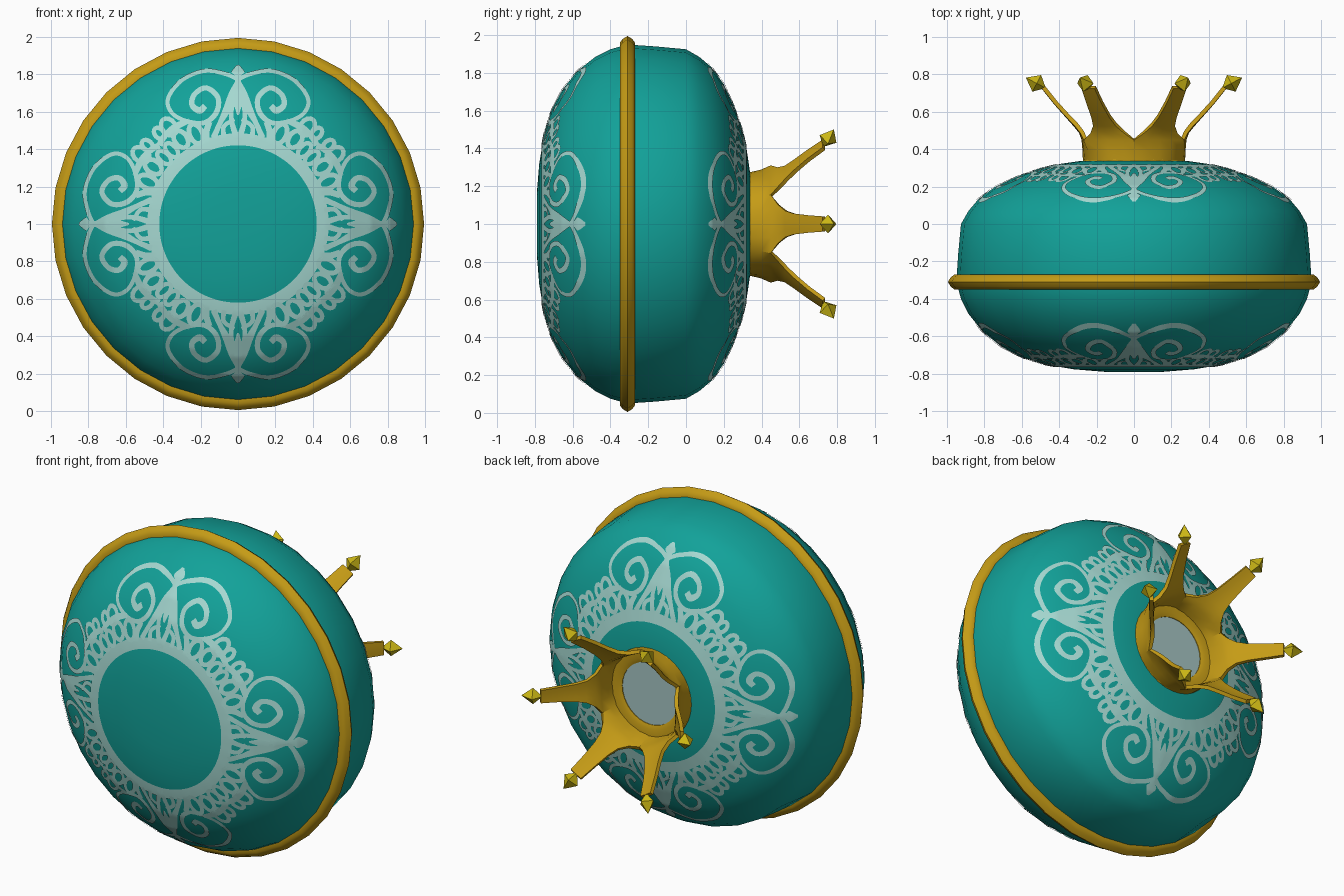
import bpy, bmesh, math
from mathutils import Vector
from mathutils.bvhtree import BVHTree

if "Cube" in bpy.data.objects:
    bpy.data.objects.remove(bpy.data.objects["Cube"])

CZ = 1.0      # height of the round body's axis
SEG = 32


def material(name, col):
    m = bpy.data.materials.new(name)
    m.diffuse_color = (*col, 1)
    m.use_nodes = True
    m.node_tree.nodes["Principled BSDF"].inputs["Base Color"].default_value = m.diffuse_color
    return m


TEAL = material("teal", (0.006, 0.36, 0.32))
MINT = material("pale_mint", (0.38, 0.69, 0.64))
GOLD = material("gold", (0.56, 0.33, 0.008))
YELLOW = material("yellow_gold", (0.62, 0.49, 0.008))
GLASS = material("pale_grey_teal", (0.38, 0.56, 0.55))


def finish(bm, name, mat, smooth=None, recalc=True):
    if recalc:
        bmesh.ops.recalc_face_normals(bm, faces=bm.faces)
    me = bpy.data.meshes.new(name)
    bm.to_mesh(me)
    bm.free()
    ob = bpy.data.objects.new(name, me)
    bpy.context.collection.objects.link(ob)
    me.materials.append(mat)
    if smooth:
        me.shade_smooth()
        me.set_sharp_from_angle(angle=math.radians(smooth))
    return ob


def polar(r, a, y):
    return Vector((r * math.cos(a), y, CZ + r * math.sin(a)))


def lathe(name, prof, mat, closed=False, smooth=40):
    """Revolve (radius, y) points around the front-to-back axis."""
    bm = bmesh.new()
    rings = []
    for r, y in prof:
        if r == 0:
            rings.append([bm.verts.new((0, y, CZ))] * SEG)
        else:
            rings.append([bm.verts.new(polar(r, 2 * math.pi * k / SEG, y)) for k in range(SEG)])
    n = len(rings)
    for i in range(n if closed else n - 1):
        a, b = rings[i], rings[(i + 1) % n]
        for k in range(SEG):
            q = [a[k], a[(k + 1) % SEG], b[(k + 1) % SEG], b[k]]
            bm.faces.new(list(dict.fromkeys(q)))
    return finish(bm, name, mat, smooth)


# Round cushion-shaped body
body = lathe("body", [
    (0, -.79), (.16, -.79), (.32, -.777), (.47, -.752), (.60, -.712), (.71, -.655),
    (.81, -.575), (.885, -.48), (.925, -.40), (.95, -.31), (.94, -.16), (.925, 0),
    (.885, .07), (.83, .135), (.74, .20), (.63, .25), (.51, .293), (.39, .322),
    (.28, .338), (0, .34)], TEAL)

# Gold rim around the body
lathe("rim", [(.935, -.35), (.96, -.35), (.98, -.335), (.995, -.31),
              (.98, -.285), (.96, -.27), (.935, -.27)], GOLD, closed=True)

# ---- Filigree: thin ribbons laid on the body's front and back ----
src = bmesh.new()
src.from_mesh(body.data)
TREE = BVHTree.FromBMesh(src)


def spline(pts, steps=6):
    """Catmull-Rom through (u, v, half_width) points."""
    p = [Vector(q) for q in pts]
    p = [2 * p[0] - p[1]] + p + [2 * p[-1] - p[-2]]
    out = []
    for i in range(1, len(p) - 2):
        a, b, c, d = p[i - 1:i + 3]
        for s in range(steps):
            t = s / steps
            out.append(.5 * (2 * b + (c - a) * t + (2 * a - 5 * b + 4 * c - d) * t * t
                             + (3 * b - a - 3 * c + d) * t ** 3))
    return out + [p[-2]]


def ribbon(bm, path, side, xf):
    rows = []
    for i, p in enumerate(path):
        d = path[min(i + 1, len(path) - 1)] - path[max(i - 1, 0)]
        if i in (0, len(path) - 1) and (path[0] - path[-1]).length < 1e-5:
            d = path[1] - path[-2]
        nrm = Vector((-d.y, d.x)).normalized() * max(p.z, .002)
        row = []
        for k in (-1, 0, 1):
            x, z = xf(p.x + nrm.x * k, p.y + nrm.y * k)
            hit, n, _, _ = TREE.ray_cast(Vector((x, side * 3, CZ + z)), Vector((0, -side, 0)))
            row.append(bm.verts.new(hit + n * .005))
        rows.append(row)
    for a, b in zip(rows, rows[1:]):
        for k in (0, 1):
            f = bm.faces.new((a[k], a[k + 1], b[k + 1], b[k]))
            f.normal_update()
            if f.normal.y * side < 0:
                f.normal_flip()


def loop(ang, r, ru, rv, w):
    """Small oval loop at an angle from the motif's centre line."""
    a = math.radians(ang)
    out = []
    for k in range(17):
        t = 2 * math.pi * k / 16
        du, dv = ru * math.cos(t), r + rv * math.sin(t)
        out.append(Vector((du * math.cos(a) + dv * math.sin(a),
                           dv * math.cos(a) - du * math.sin(a), w)))
    return out


W = .011
motif = [
    # big scroll curling into a spiral
    spline([(0, .77, W), (.07, .80, W), (.18, .815, W), (.30, .765, W), (.372, .67, W),
            (.355, .595, W), (.28, .55, W), (.18, .54, .013), (.115, .595, .014),
            (.108, .675, .014), (.17, .725, .014), (.232, .69, .014), (.245, .635, .015),
            (.205, .605, .018), (.175, .63, .016)]),
    # centre stem, bud and fleur leaves
    spline([(0, .845, .008), (0, .81, .034), (0, .785, .016), (0, .72, .02), (0, .66, .026), (0, .58, .005)]),
    spline([(.008, .76, .006), (.035, .69, .016), (.06, .61, .02), (.095, .54, .014), (.13, .46, .016)]),
    spline([(.01, .70, .006), (.035, .60, .012), (.03, .53, .014), (.0, .44, .018)]),
    spline([(.02, .56, .01), (.075, .52, .012), (.075, .46, .014)]),
    # scalloped links towards the diagonal
    spline([(.15, .545, .014), (.17, .49, .018), (.17, .43, .02)]),
    loop(25, .53, .034, .055, .013), loop(34, .545, .034, .05, .013),
    loop(42, .53, .026, .045, .012),
    loop(35.5, .635, .036, .05, .012), loop(41, .64, .024, .034, .012),
    spline([(.26, .55, .012), (.33, .52, .018), (.39, .47, .016), (.42, .42, .016)]),
]
circle = [Vector((.452 * math.sin(2 * math.pi * k / 96), .452 * math.cos(2 * math.pi * k / 96), .032))
          for k in range(97)]
for side, label in ((-1, "front"), (1, "back")):
    bm = bmesh.new()
    ribbon(bm, circle, side, lambda u, v: (u, v))
    for q in range(4):
        c, s = round(math.cos(q * math.pi / 2)), round(math.sin(q * math.pi / 2))
        for m in (1, -1):
            for path in motif:
                ribbon(bm, path, side, lambda u, v: (c * m * u - s * v, s * m * u + c * v))
    finish(bm, label + "_filigree", MINT, recalc=False).data.shade_smooth()
src.free()

# ---- Crown on the back: collar, six flared prongs, diamond tips ----
lathe("crown_collar", [(.19, .335), (.19, .352), (.215, .362), (.265, .362), (.275, .335)], GOLD, closed=True)
lathe("crown_window", [(0, .348), (.20, .348)], GLASS)

LEVELS = [(.262, .335, None), (.265, .40, None), (.27, .452, None), (.283, .49, .10),
          (.315, .53, .07), (.355, .575, .055), (.42, .648, .046), (.485, .73, .04)]
bm = bmesh.new()
for k in range(6):
    rows = []
    for i, (r, y, w) in enumerate(LEVELS):
        half = math.pi / 6 if w is None else w / r
        flare = (0, .012, .03, .012, 0, 0, 0, 0)[i]
        rows.append([bm.verts.new(polar(r + flare * (j / 2) ** 2, k * math.pi / 3 + half * j / 2, y))
                     for j in range(-2, 3)])
    for a, b in zip(rows, rows[1:]):
        for j in range(4):
            bm.faces.new((a[j], a[j + 1], b[j + 1], b[j]))
bmesh.ops.remove_doubles(bm, verts=bm.verts, dist=1e-4)
crown = finish(bm, "crown", GOLD, recalc=False)
mod = crown.modifiers.new("thickness", 'SOLIDIFY')
mod.thickness, mod.offset = .022, 0
bpy.context.view_layer.objects.active = crown
crown.select_set(True)
bpy.ops.object.modifier_apply(modifier=mod.name)
crown.data.shade_smooth()
crown.data.set_sharp_from_angle(angle=math.radians(35))

bm = bmesh.new()
for k in range(6):
    a = k * math.pi / 3
    out, tan, back = Vector((math.cos(a), 0, math.sin(a))), Vector((-math.sin(a), 0, math.cos(a))), Vector((0, 1, 0))
    axis = (out * .85 + back * .45).normalized()
    up = axis.cross(tan)
    c = polar(.52, a, .752)
    ends = [bm.verts.new(c + axis * .066), bm.verts.new(c - axis * .055)]
    belt = [bm.verts.new(c + v) for v in (tan * .05, up * .05, -tan * .05, -up * .05)]
    for e in ends:
        for j in range(4):
            bm.faces.new((e, belt[j], belt[(j + 1) % 4]))
finish(bm, "crown_tips", YELLOW)
